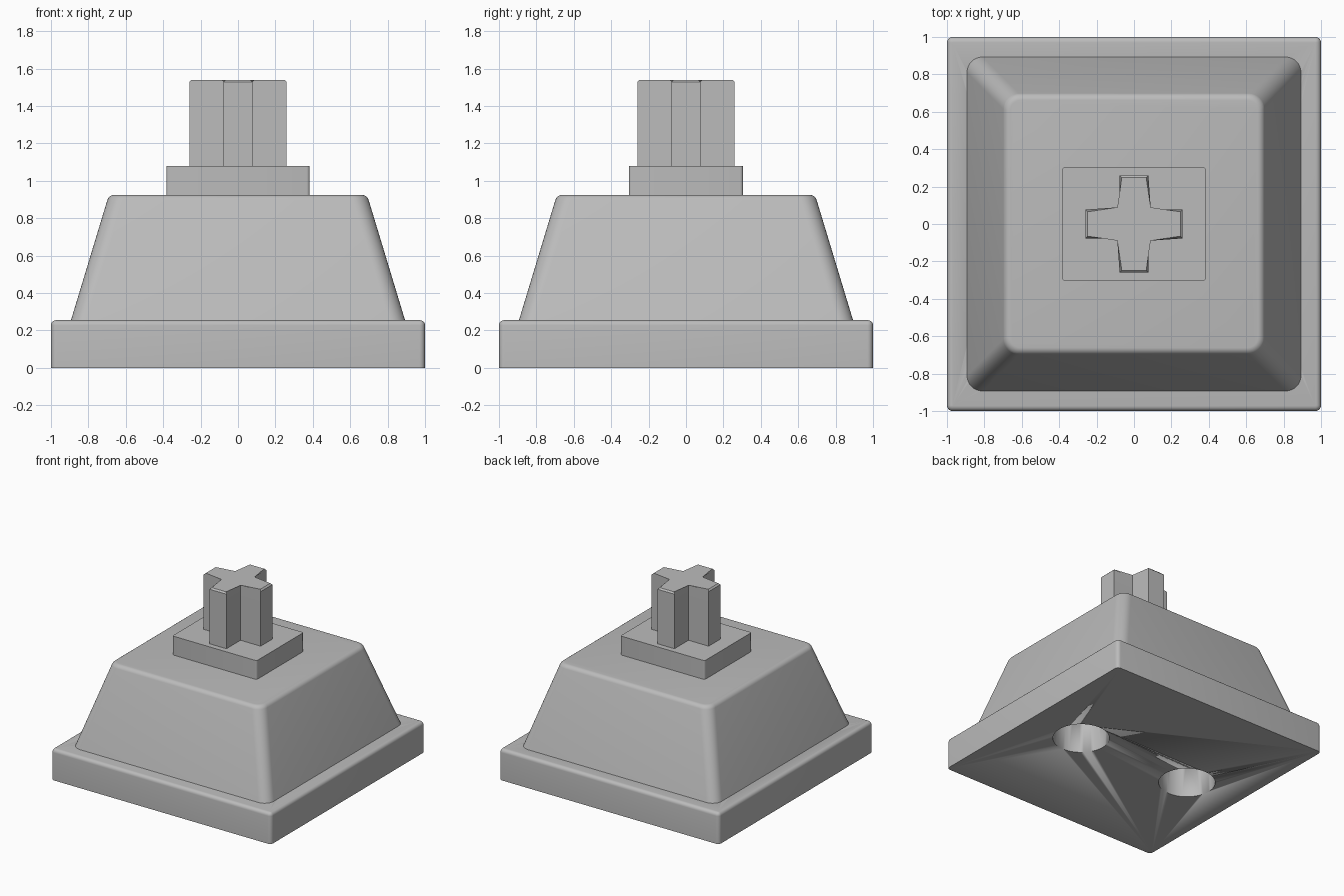
import bpy, bmesh, math

if "Cube" in bpy.data.objects:
    bpy.data.objects.remove(bpy.data.objects["Cube"])

grey = bpy.data.materials.new("plain grey")
grey.diffuse_color = (0.5, 0.5, 0.5, 1)
grey.use_nodes = True
grey.node_tree.nodes["Principled BSDF"].inputs["Base Color"].default_value = grey.diffuse_color


def finish(name, bm, angle=35):
    bmesh.ops.recalc_face_normals(bm, faces=bm.faces)
    mesh = bpy.data.meshes.new(name)
    bm.to_mesh(mesh)
    bm.free()
    mesh.materials.append(grey)
    ob = bpy.data.objects.new(name, mesh)
    bpy.context.collection.objects.link(ob)
    bpy.ops.object.select_all(action='DESELECT')
    ob.select_set(True)
    bpy.context.view_layer.objects.active = ob
    bpy.ops.object.shade_smooth_by_angle(angle=math.radians(angle))
    return ob


def prism(outline, z0, z1, top_scale=1.0):
    """Closed solid from an outline, optionally tapered towards the top."""
    bm = bmesh.new()
    n = len(outline)
    low = [bm.verts.new((x, y, z0)) for x, y in outline]
    high = [bm.verts.new((x * top_scale, y * top_scale, z1)) for x, y in outline]
    bm.faces.new(low[::-1])
    bm.faces.new(high)
    for i in range(n):
        j = (i + 1) % n
        bm.faces.new((low[i], low[j], high[j], high[i]))
    return bm


def rect(hx, hy):
    return [(-hx, -hy), (hx, -hy), (hx, hy), (-hx, hy)]


def round_sides(bm, width, segments):
    edges = [e for e in bm.edges if abs(e.verts[0].co.z - e.verts[1].co.z) > 0.05]
    bmesh.ops.bevel(bm, geom=edges, offset=width, segments=segments,
                    profile=0.5, affect='EDGES')


def round_top(bm, z, width, segments):
    edges = [e for e in bm.edges if all(abs(v.co.z - z) < 1e-4 for v in e.verts)]
    bmesh.ops.bevel(bm, geom=edges, offset=width, segments=segments,
                    profile=0.5, affect='EDGES')


# Square base plate
bm = prism(rect(1, 1), 0, 0.255)
round_sides(bm, 0.03, 5)
round_top(bm, 0.255, 0.028, 5)
base = finish("base_plate", bm)

# Tapered housing with rounded corners and top rim
bm = prism(rect(0.893, 0.893), 0.255, 0.925, 0.69 / 0.893)
round_sides(bm, 0.08, 8)
round_top(bm, 0.925, 0.028, 5)
housing = finish("tapered_housing", bm)

# Rectangular collar under the stem
bm = prism(rect(0.383, 0.305), 0.925, 1.08)
round_sides(bm, 0.016, 4)
finish("stem_collar", bm)

# Cross-shaped stem with a small chamfer on top
a, w = 0.26, 0.077
cross = [(-w, -a), (w, -a), (w, -w), (a, -w), (a, w), (w, w),
         (w, a), (-w, a), (-w, w), (-a, w), (-a, -w), (-w, -w)]
bm = prism(cross, 1.08, 1.54)
round_top(bm, 1.54, 0.012, 1)
finish("cross_stem", bm, 20)

# Two round blind holes in the underside
for side, x in (("left", -0.52), ("right", 0.52)):
    ring = [(x + 0.213 * math.cos(math.tau * i / 48),
             0.213 * math.sin(math.tau * i / 48)) for i in range(48)]
    cutter = finish(side + "_hole_cutter", prism(ring, -0.1, 0.32))
    cutter.hide_render = True
    cutter.hide_set(True)
    for ob in (base, housing):
        mod = ob.modifiers.new(side + " hole", 'BOOLEAN')
        mod.operation = 'DIFFERENCE'
        mod.solver = 'EXACT'
        mod.object = cutter
